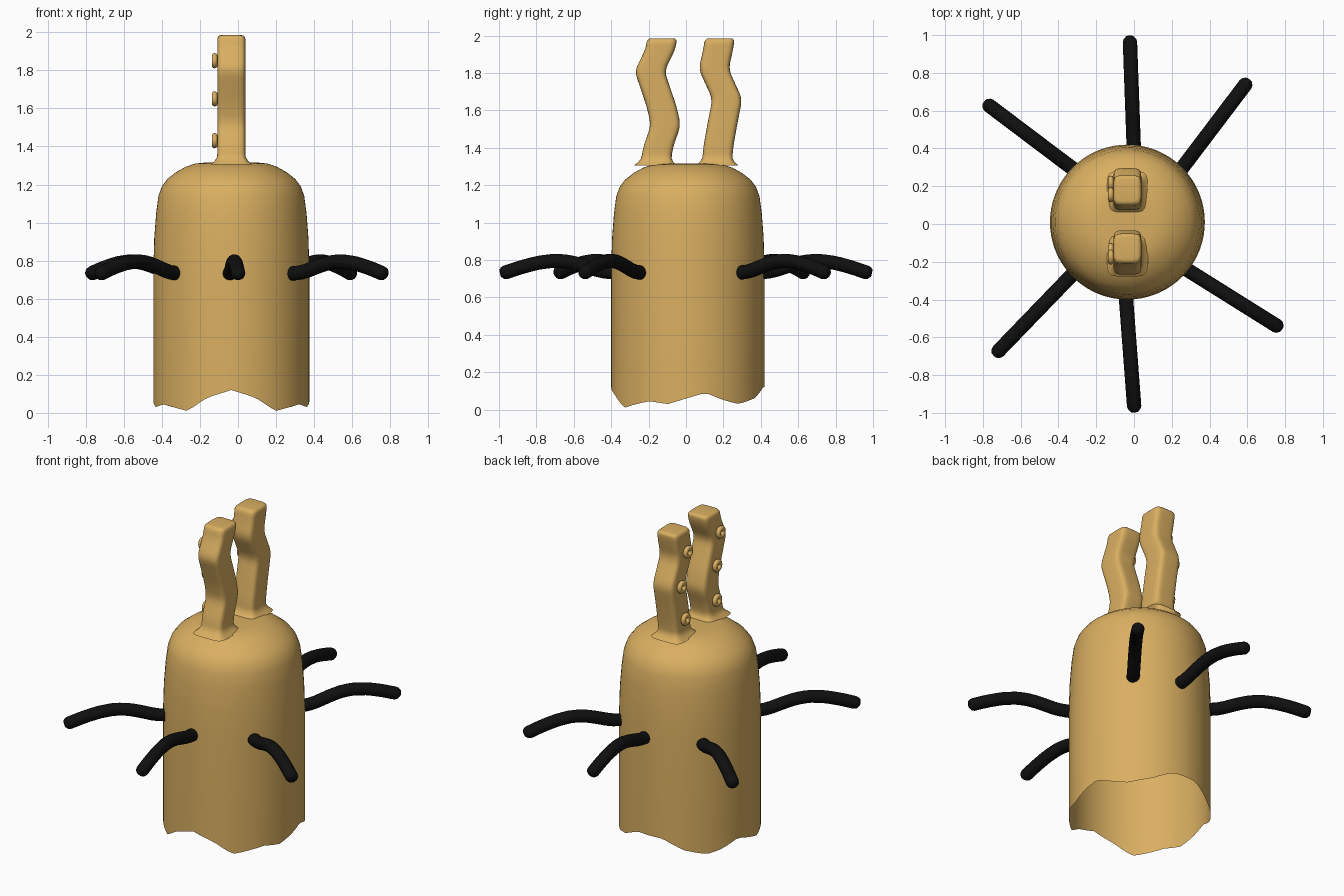
import bpy, bmesh, math
from mathutils import Vector

cube = bpy.data.objects.get("Cube")
if cube:
    bpy.data.objects.remove(cube)


def material(name, rgb, rough):
    m = bpy.data.materials.new(name)
    m.use_nodes = True
    m.diffuse_color = (*rgb, 1)
    bsdf = m.node_tree.nodes["Principled BSDF"]
    bsdf.inputs["Base Color"].default_value = (*rgb, 1)
    bsdf.inputs["Roughness"].default_value = rough
    return m


TAN = material("warm tan", (0.70, 0.43, 0.12), 0.6)
BLACK = material("black", (0.005, 0.005, 0.005), 0.6)
CX, CY = -0.035, 0.01


def loft(name, rings, mat, cap_start=False, cap_end=True, angle=50):
    """Skin a list of closed rings into one smooth object."""
    bm = bmesh.new()
    rows = [[bm.verts.new(p) for p in ring] for ring in rings]
    n = len(rows[0])
    for a, b in zip(rows, rows[1:]):
        for i in range(n):
            j = (i + 1) % n
            bm.faces.new((a[i], a[j], b[j], b[i]))
    if cap_start:
        bm.faces.new(rows[0][::-1])
    if cap_end:
        bm.faces.new(rows[-1])
    bm.normal_update()
    mesh = bpy.data.meshes.new(name)
    bm.to_mesh(mesh)
    bm.free()
    mesh.materials.append(mat)
    ob = bpy.data.objects.new(name, mesh)
    bpy.context.collection.objects.link(ob)
    bpy.ops.object.select_all(action="DESELECT")
    ob.select_set(True)
    bpy.context.view_layer.objects.active = ob
    bpy.ops.object.shade_smooth_by_angle(angle=math.radians(angle))
    return ob


def lerp(points, t):
    for (a, u), (b, v) in zip(points, points[1:]):
        if t <= b:
            return u + (v - u) * (t - a) / (b - a)
    return points[-1][1]


def smooth(points, t):
    """Interpolate, softened over a small window."""
    return sum(lerp(points, min(max(t + d, points[0][0]), points[-1][0]))
               for d in (-0.03, -0.015, 0, 0.015, 0.03)) / 5


# Hollow body: domed top and wavy open hem, mirrored left to right
HEM = [(-90, 0.12), (-72, 0.08), (-56, 0.01), (-42, 0.03), (-30, 0.045), (-15, 0.03),
       (13, 0.09), (28, 0.05), (41, 0.03), (60, 0.06), (78, 0.12), (90, 0.12)]
PROFILE = [(0.41, 0.2), (0.41, 0.75), (0.405, 0.92), (0.395, 1.05), (0.383, 1.14),
           (0.365, 1.19), (0.335, 1.23), (0.29, 1.265), (0.24, 1.293), (0.19, 1.31),
           (0.14, 1.315), (0.06, 1.315)]
SEG = 72
angles = [2 * math.pi * i / SEG for i in range(SEG)]


def circle(r, z):
    return [(CX + r * math.cos(a), CY + r * math.sin(a), z) for a in angles]


hem = [(CX + 0.41 * math.cos(a), CY + 0.41 * math.sin(a),
        lerp(HEM, math.degrees(math.asin(max(-1, min(1, math.sin(a)))))))
       for a in angles]
loft("body", [hem] + [circle(r, z) for r, z in PROFILE], TAN)


# Wavy horns with rounded square section and flared foot
def horn_ring(y, z, grow):
    ring = []
    for i in range(32):
        a = 2 * math.pi * (i + 0.5) / 32
        c, s = math.cos(a), math.sin(a)
        ring.append((CX + (0.074 + grow) * math.copysign(abs(c) ** 0.4, c),
                     y + (0.08 + grow) * math.copysign(abs(s) ** 0.4, s), z))
    return ring


HORNS = {
    "front": [(1.3, -0.165), (1.4, -0.15), (1.52, -0.108), (1.62, -0.13),
              (1.81, -0.195), (1.93, -0.135), (1.985, -0.128)],
    "back": [(1.3, 0.165), (1.4, 0.172), (1.53, 0.195), (1.66, 0.221),
             (1.82, 0.148), (1.94, 0.175), (1.985, 0.18)],
}
for label, path in HORNS.items():
    rings = []
    for k in range(35):
        z = 1.305 + 0.66 * k / 34
        flare = 0.035 * max(0, 1 - (z - 1.305) / 0.05) ** 2
        rings.append(horn_ring(smooth(path, z), z, flare))
    top = path[-1][1]
    for z, shrink in ((1.976, -0.004), (1.983, -0.011), (1.985, -0.022)):
        rings.append(horn_ring(top, z, shrink))
    loft(label + "_horn", rings, TAN)

    # Ring shaped suckers up the right side of the horn
    for k, z in enumerate((1.43, 1.65, 1.85)):
        bpy.ops.mesh.primitive_torus_add(
            major_radius=0.025, minor_radius=0.015, major_segments=20, minor_segments=10,
            location=(CX - 0.088, smooth(path, z), z), rotation=(0, math.pi / 2, 0))
        ob = bpy.context.object
        ob.name = f"{label}_sucker_{k + 1}"
        ob.data.materials.append(TAN)
        bpy.ops.object.shade_smooth()

# Six thin arched limbs around the body
ARCH = [(0, 0.73), (0.15, 0.74), (0.3, 0.77), (0.42, 0.79), (0.55, 0.797),
        (0.7, 0.785), (0.85, 0.76), (1, 0.728)]
LIMBS = {
    "back": ((0.0, 0.37), (-0.022, 0.98)),
    "back_left": ((0.235, 0.27), (0.60, 0.752)),
    "back_right": ((-0.30, 0.275), (-0.78, 0.637)),
    "front_right": ((-0.30, -0.24), (-0.73, -0.685)),
    "front": ((-0.045, -0.36), (0.002, -0.98)),
    "front_left": ((0.27, -0.235), (0.77, -0.548)),
}
for label, (start, end) in LIMBS.items():
    p, q = Vector((*start, 0)), Vector((*end, 0))
    along = (q - p).normalized()
    side = along.cross(Vector((0, 0, 1)))
    steps = [(-0.015, 0.022)] + [(i / 16, 0.038) for i in range(16)]
    steps += [(0.975, 0.038), (1.0, 0.033), (1.022, 0.02)]
    rings = []
    for t, r in steps:
        mid = p.lerp(q, t)
        mid.z = smooth(ARCH, min(max(t, 0), 1))
        slope = smooth(ARCH, min(t + 0.05, 1)) - smooth(ARCH, max(t - 0.05, 0))
        run = (q - p).length * max(min(t + 0.05, 1) - max(t - 0.05, 0), 0.03)
        tangent = (along * run + Vector((0, 0, slope))).normalized()
        up = side.cross(tangent)
        rings.append([mid + r * (math.cos(a) * side + math.sin(a) * up)
                      for a in (2 * math.pi * i / 14 for i in range(14))])
    loft(label + "_limb", [ring[::-1] for ring in rings], BLACK, cap_start=True)
